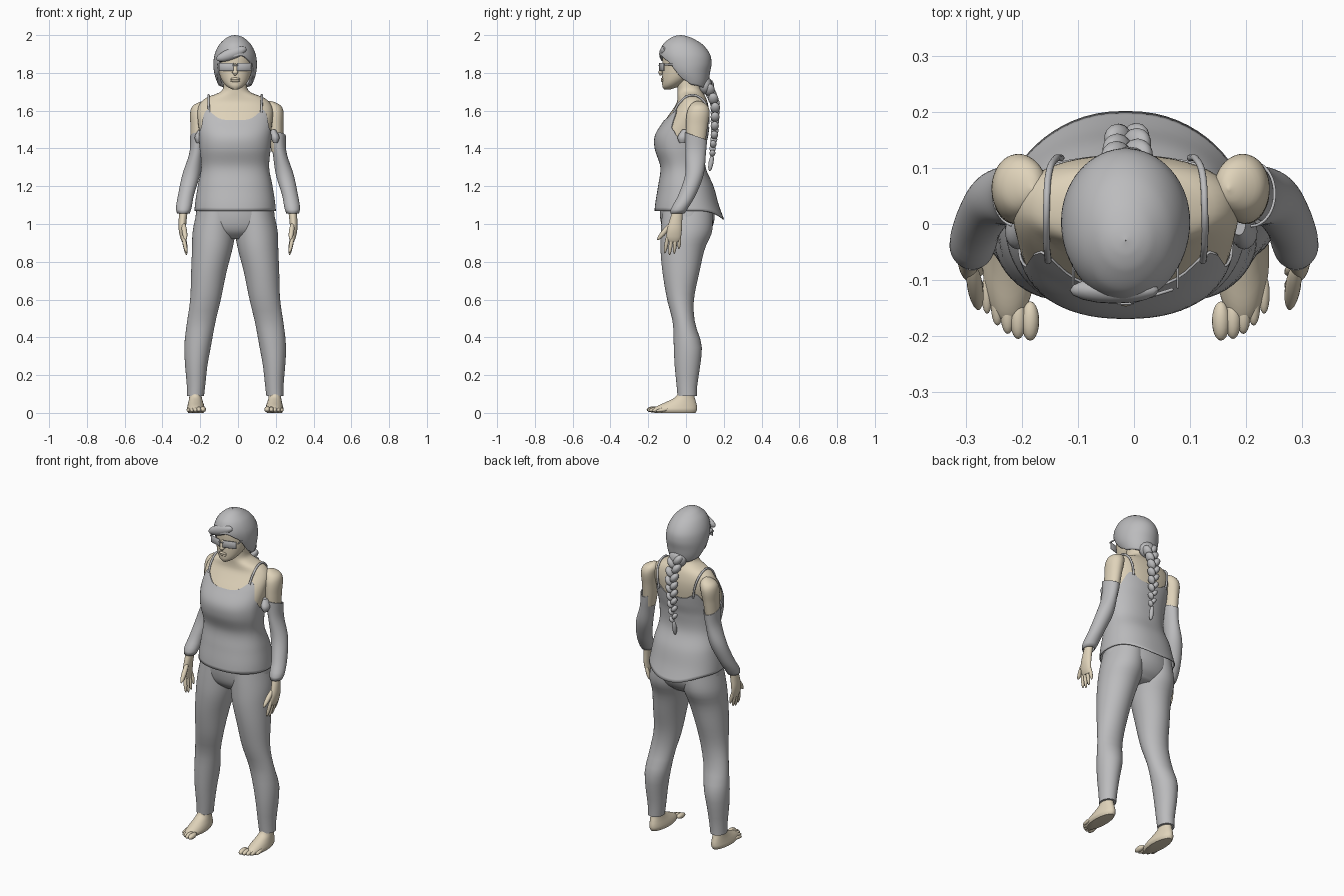
import bpy, bmesh, math
from mathutils import Vector, Matrix

if "Cube" in bpy.data.objects:
    bpy.data.objects.remove(bpy.data.objects["Cube"])

MID = -0.015  # centre line of the body


def material(name, rgb):
    m = bpy.data.materials.new(name)
    m.use_nodes = True
    m.diffuse_color = (*rgb, 1)
    m.node_tree.nodes["Principled BSDF"].inputs["Base Color"].default_value = (*rgb, 1)
    return m


GREY = material("plain grey", (0.5, 0.5, 0.51))
SKIN = material("beige skin", (0.74, 0.65, 0.49))


def finish(name, bm, mat, thick=0):
    me = bpy.data.meshes.new(name)
    bm.to_mesh(me)
    bm.free()
    me.materials.append(mat)
    ob = bpy.data.objects.new(name, me)
    bpy.context.collection.objects.link(ob)
    if thick:
        mod = ob.modifiers.new("thickness", "SOLIDIFY")
        mod.thickness = thick
        mod.offset = -1
    bpy.ops.object.select_all(action="DESELECT")
    ob.select_set(True)
    bpy.context.view_layer.objects.active = ob
    bpy.ops.object.shade_smooth_by_angle(angle=math.radians(50))
    return ob


def section(rows, z):
    """Smoothly blended (centre x, half width, front y, back y) at height z."""
    z = min(max(z, rows[0][0]), rows[-1][0])
    i = 0
    while i < len(rows) - 2 and z > rows[i + 1][0]:
        i += 1
    a, b = rows[i], rows[i + 1]
    p, q = rows[max(i - 1, 0)], rows[min(i + 2, len(rows) - 1)]
    h = b[0] - a[0]
    t = (z - a[0]) / h
    out = []
    for k in range(1, 5):
        ma = (b[k] - p[k]) / (b[0] - p[0]) * h
        mb = (q[k] - a[k]) / (q[0] - a[0]) * h
        out.append(a[k] * (2*t**3 - 3*t**2 + 1) + ma * (t**3 - 2*t**2 + t)
                   + b[k] * (3*t**2 - 2*t**3) + mb * (t**3 - t**2))
    return out


def loft(name, rows, mat, side=1, off=MID, low=None, high=None, grow=0,
         power=1, cap=True, thick=0, n=48, m=30):
    bm = bmesh.new()
    rings = []
    for j in range(m + 1):
        t = math.sin(j / m * math.pi / 2)
        ring = []
        for i in range(n):
            a = 2 * math.pi * i / n
            c, s = math.cos(a), math.sin(a)
            z0 = low(c, s) if low else rows[0][0]
            z1 = high(c, s) if high else rows[-1][0]
            z = z0 + (z1 - z0) * t
            cx, rx, yf, yb = section(rows, z)
            x = math.copysign(abs(c) ** power, c) * (rx + grow)
            y = math.copysign(abs(s) ** power, s) * ((yb - yf) / 2 + grow)
            ring.append(bm.verts.new((off + side * cx + x, (yf + yb) / 2 + y, z)))
        rings.append(ring)
    for lo, hi in zip(rings, rings[1:]):
        for i in range(n):
            k = (i + 1) % n
            bm.faces.new((lo[i], lo[k], hi[k], hi[i]))
    if cap:
        bm.faces.new(rings[0][::-1])
        bm.faces.new(rings[-1])
    return finish(name, bm, mat, thick)


def blob(name, loc, size, mat, rot=None):
    bm = bmesh.new()
    bmesh.ops.create_uvsphere(bm, u_segments=16, v_segments=10, radius=1)
    mx = Matrix.Translation(loc) @ (rot or Matrix()) @ Matrix.Diagonal((*size, 1))
    bm.transform(mx)
    return finish(name, bm, mat)


def digit(name, p, q, r, mat):
    d = Vector(q) - Vector(p)
    rot = d.to_track_quat("Z", "Y").to_matrix().to_4x4()
    return blob(name, (Vector(p) + Vector(q)) / 2, (r, r, d.length / 2), mat, rot)


def box(name, loc, size, mat, angle=0):
    bm = bmesh.new()
    bmesh.ops.create_cube(bm, size=1)
    bm.transform(Matrix.Translation(loc) @ Matrix.Rotation(angle, 4, "Z") @ Matrix.Diagonal((*size, 1)))
    bmesh.ops.bevel(bm, geom=bm.edges[:], offset=0.002, segments=1, affect="EDGES")
    return finish(name, bm, mat)


def ramp(points, v):
    for (a, p), (b, q) in zip(points, points[1:]):
        if v <= b:
            t = (v - a) / (b - a)
            return p + (q - p) * t * t * (3 - 2 * t)
    return points[-1][1]


# Torso, neck and camisole share one set of cross-sections
TORSO = [(1.0, 0, .213, -.165, .205), (1.1, 0, .207, -.158, .168), (1.2, 0, .192, -.142, .14),
         (1.3, 0, .174, -.13, .098), (1.4, 0, .182, -.16, .098), (1.47, 0, .188, -.158, .112),
         (1.55, 0, .198, -.11, .122), (1.6, 0, .2, -.075, .122), (1.64, 0, .185, -.05, .115),
         (1.67, 0, .15, -.045, .105), (1.695, 0, .085, -.045, .09), (1.72, 0, .064, -.045, .078),
         (1.8, 0, .06, -.05, .07)]
FRONT_EDGE = [(0, 1.45), (.4, 1.5), (.73, 1.605), (1, 1.55)]
BACK_EDGE = [(0, 1.45), (.5, 1.47), (.82, 1.55), (1, 1.51)]


def neckline(c, s):
    return ramp(FRONT_EDGE, -s) if s < 0 else ramp(BACK_EDGE, s)


def hem(c, s):
    return 1.07 - .045 * max(0, s) ** 4


loft("torso_and_neck", TORSO, SKIN, low=lambda c, s: 1.3, power=.88, m=48)
loft("camisole", TORSO, GREY, low=hem, high=neckline, grow=.006, power=.88, cap=False, thick=.005, n=64, m=44)

# Trousers
PELVIS = [(.92, 0, .13, -.07, .08), (.96, 0, .195, -.115, .125), (1.02, 0, .21, -.135, .15),
          (1.12, 0, .198, -.14, .145)]
LEG = [(.09, .21, .045, -.045, .057), (.15, .207, .049, -.05, .06), (.25, .206, .059, -.06, .075),
       (.36, .198, .071, -.065, .083), (.48, .18, .075, -.07, .047), (.6, .157, .081, -.1, .042),
       (.75, .139, .094, -.125, .072), (.87, .121, .107, -.135, .1), (.96, .112, .113, -.133, .138),
       (1.08, .1, .1, -.125, .14)]
loft("trouser_seat", PELVIS, GREY)

# Limbs
ARM = [(1.38, .215, .032, .01, .095), (1.45, .209, .037, .002, .105), (1.52, .205, .041, 0, .115),
       (1.59, .2, .047, .005, .125), (1.625, .192, .042, .02, .115), (1.645, .18, .02, .04, .09),
       (1.652, .175, .002, .06, .065)]
SLEEVE = [(1.055, .289, .033, -.083, -.008), (1.08, .288, .041, -.08, .008), (1.15, .276, .042, -.042, .05),
          (1.26, .248, .047, -.005, .093), (1.38, .22, .037, -.003, .106), (1.49, .209, .044, -.006, .116)]
PALM = [(.905, .288, .008, -.09, -.04), (.925, .291, .014, -.102, -.028), (.97, .295, .019, -.1, -.022),
        (1.02, .293, .021, -.087, -.02), (1.09, .287, .023, -.065, -.015)]
FOOT = [(0, .208, .04, -.165, .05), (.015, .208, .048, -.178, .058), (.035, .208, .045, -.155, .058),
        (.06, .209, .038, -.1, .052), (.085, .21, .033, -.055, .045), (.13, .21, .033, -.035, .045)]
FRILL = [(1.43, .203, .012, -.035, .0), (1.46, .201, .024, -.045, .02), (1.5, .192, .012, -.02, .02)]

for side, tag in ((1, "left"), (-1, "right")):
    loft(tag + "_trouser_leg", LEG, GREY, side)
    loft(tag + "_foot", FOOT, SKIN, side)
    for k in range(5):
        x, tip, r = .17 + .0185 * k + (.003 if k else 0), -.208 + .003 * k * k, .016 - .0015 * k
        digit(f"{tag}_toe_{k + 1}", (MID + side * x, tip + .07, .022), (MID + side * x, tip, r), r, SKIN)
    loft(tag + "_arm", ARM, SKIN, side, off=-.006)
    loft(tag + "_sleeve", SLEEVE, GREY, side, off=0, cap=False, thick=.005,
         high=lambda c, s: 1.465 - .02 * s)
    loft(tag + "_frill", FRILL, GREY, side, off=-.005, n=16, m=8)
    loft(tag + "_palm", PALM, SKIN, side, off=0)
    for k in range(4):
        y = -.094 + .02 * k
        digit(f"{tag}_finger_{k + 1}", (side * .293, y, .95),
              (side * .272, y * 1.25 + .005, (.845, .835, .842, .868)[k]), .0105, SKIN)
    digit(tag + "_thumb", (side * .29, -.07, 1.01), (side * .277, -.152, .915), .014, SKIN)

    # Shoulder strap
    cu = bpy.data.curves.new(tag + "_strap", "CURVE")
    cu.dimensions = "3D"
    cu.bevel_depth = .006
    cu.materials.append(GREY)
    pts = [(.138, -.066, 1.59), (.141, -.032, 1.645), (.141, .03, 1.682), (.137, .09, 1.655),
           (.126, .115, 1.6), (.115, .118, 1.53)]
    sp = cu.splines.new("BEZIER")
    sp.bezier_points.add(len(pts) - 1)
    for bp, (x, y, z) in zip(sp.bezier_points, pts):
        bp.co = (MID + side * x, y, z)
        bp.handle_left_type = bp.handle_right_type = "AUTO"
    bpy.context.collection.objects.link(bpy.data.objects.new(tag + "_strap", cu))

# Head
HEAD = [(1.712, 0, .015, -.115, -.085), (1.722, 0, .036, -.124, -.05), (1.745, 0, .06, -.126, -.01),
        (1.78, 0, .079, -.126, .04), (1.83, 0, .09, -.123, .07), (1.9, 0, .09, -.12, .08),
        (1.95, 0, .065, -.09, .05)]
loft("head", HEAD, SKIN)
digit("nose", (MID, -.122, 1.85), (MID, -.136, 1.785), .014, SKIN)
blob("nose_tip", (MID, -.135, 1.803), (.016, .012, .011), SKIN)
for z in (1.768, 1.758):
    blob("lip", (MID, -.124, z), (.026, .009, .007), SKIN)

# Glasses
for side, tag in ((1, "left"), (-1, "right")):
    box(tag + "_lens", (MID + side * .047, -.128, 1.832), (.08, .006, .043), GREY, side * .3)
    box(tag + "_temple", (MID + side * .093, -.06, 1.845), (.005, .11, .01), GREY)
box("glasses_bridge", (MID, -.142, 1.84), (.03, .005, .008), GREY)

# Hair cap with a swept fringe
HAIR = [(1.7, 0, .07, -.02, .1), (1.75, 0, .095, -.06, .118), (1.8, 0, .111, -.105, .127),
        (1.85, 0, .115, -.13, .135), (1.9, 0, .108, -.139, .126), (1.95, 0, .084, -.122, .088),
        (1.983, 0, .05, -.085, .035), (1.996, 0, .024, -.055, -.002), (2.0, 0, .001, -.03, -.028)]
HAIR_EDGE = [(-1, 1.72), (0, 1.735), (.35, 1.76), (.72, 1.86), (1, 1.885)]
loft("hair_cap", HAIR, GREY, low=lambda c, s: ramp(HAIR_EDGE, -s) + (.03 * c if s < -.7 else 0) * (-s - .7) / .3,
     cap=False, thick=.02, n=64, m=40)
blob("swept_fringe", (MID - .02, -.118, 1.9), (.085, .024, .03), GREY, Matrix.Rotation(-.35, 4, "Y"))
blob("hair_gather", (MID, .1, 1.735), (.055, .038, .05), GREY)

# Plait of overlapping lobes down the back
PATH = [(1.28, .125), (1.38, .14), (1.5, .152), (1.62, .155), (1.74, .118)]
COUNT = 16
for k in range(COUNT):
    z = 1.735 - .024 * k
    side = 1 if k % 2 else -1
    w = 1 - .5 * k / COUNT
    blob(f"plait_lobe_{k + 1}", (MID + .003 + side * .019 * w, ramp(PATH, z), z),
         (.023 * w, .03 * w, .037 * w), GREY, Matrix.Rotation(side * .6, 4, "Y"))
digit("plait_end", (MID, .14, 1.37), (MID, .125, 1.28), .013, GREY)
